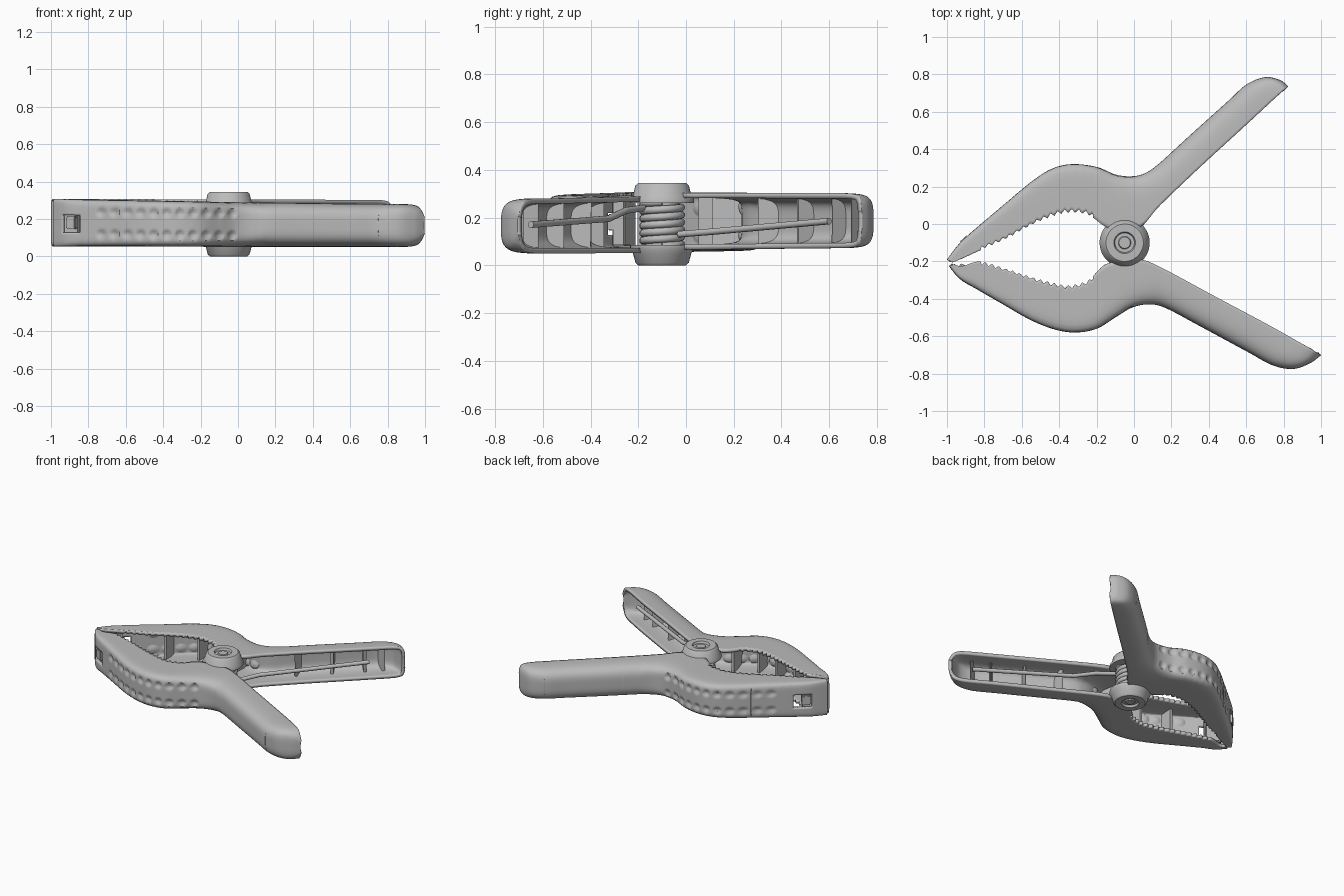
import bpy, bmesh, math
from mathutils import Vector

cube = bpy.data.objects.get("Cube")
if cube:
    bpy.data.objects.remove(cube)

grey = bpy.data.materials.new("plain grey")
grey.use_nodes = True
grey.diffuse_color = (0.5, 0.5, 0.5, 1)
grey.node_tree.nodes["Principled BSDF"].inputs["Base Color"].default_value = (0.5, 0.5, 0.5, 1)

# Stations along each arm: outer x, outer y, inner x, inner y, height scale
UPPER = [
    (-1.0, -.19, -.97, -.205, 1), (-.93, -.1, -.92, -.185, 1), (-.83, -.01, -.82, -.14, 1),
    (-.7, .1, -.7, -.09, 1), (-.55, .225, -.53, 0, 1), (-.44, .295, -.42, .045, 1),
    (-.33, .32, -.34, .06, 1), (-.2, .305, -.24, .045, 1), (-.1, .265, -.16, -.01, 1),
    (-.02, .255, -.08, -.04, 1), (.05, .268, .04, -.01, 1), (.13, .32, .14, .1, 1),
    (.3, .475, .36, .31, 1), (.5, .655, .6, .53, 1), (.6, .745, .74, .66, 1),
    (.7, .785, .8, .715, .93), (.78, .77, .82, .73, .72), (.822, .738, .825, .735, .35)]
LOWER = [
    (-.99, -.225, -.96, -.215, 1), (-.93, -.295, -.92, -.225, 1), (-.83, -.355, -.82, -.2, 1),
    (-.7, -.43, -.7, -.23, 1), (-.55, -.515, -.53, -.285, 1), (-.42, -.565, -.42, -.315, 1),
    (-.31, -.58, -.34, -.325, 1), (-.2, -.56, -.24, -.295, 1), (-.1, -.5, -.16, -.22, 1),
    (-.01, -.447, -.08, -.2, 1), (.08, -.43, .03, -.19, 1), (.17, -.45, .14, -.23, 1),
    (.35, -.545, .42, -.38, 1), (.6, -.68, .72, -.54, 1), (.74, -.755, .88, -.63, 1),
    (.85, -.775, .95, -.67, .93), (.94, -.745, .98, -.69, .72), (.996, -.705, 1, -.7, .35)]
STEPS, ANGLES = 16, 40


def finish(name, bm):
    mesh = bpy.data.meshes.new(name)
    bm.to_mesh(mesh)
    bm.free()
    ob = bpy.data.objects.new(name, mesh)
    bpy.context.collection.objects.link(ob)
    mesh.materials.append(grey)
    return ob


def smooth(ob):
    bpy.ops.object.select_all(action='DESELECT')
    ob.select_set(True)
    bpy.context.view_layer.objects.active = ob
    bpy.ops.object.shade_smooth_by_angle(angle=math.radians(40))


def solidify(ob, thickness, offset=-1):
    mod = ob.modifiers.new("thickness", 'SOLIDIFY')
    mod.thickness, mod.offset = thickness, offset


def sample(stations, t):
    # Catmull-Rom interpolation between stations
    i = min(int(t), len(stations) - 2)
    f = t - i
    a, b, c, d = (stations[max(0, min(k, len(stations) - 1))] for k in range(i - 1, i + 3))
    return [0.5 * (2 * q + (r - p) * f + (2 * p - 5 * q + 4 * r - s) * f * f
                   + (3 * q - p - 3 * r + s) * f ** 3) for p, q, r, s in zip(a, b, c, d)]


def section(stations, t, handle_z):
    # U-shaped section: square in the jaw, rounder along the handle
    ox, oy, ix, iy, scale = sample(stations, t)
    outer, inner = Vector((ox, oy)), Vector((ix, iy))
    along = max(0, min(1, (ox + 1) / 1.6))
    mid = .18 + (handle_z - .18) * along
    half = (.127 - .012 * along) * min(scale, 1)
    n = 9 - 5.5 * max(0, min(1, (ox + .25) / .4))
    if -.82 < ix < -.22:
        inner += (outer - inner).normalized() * .02 * abs((ix / .037) % 1 - .5) * 2
    inward = (inner - outer).normalized()
    points = []
    for j in range(ANGLES + 1):
        a = math.pi * (.5 - j / ANGLES)
        c, s = abs(math.cos(a)), math.sin(a)
        rho = (c ** n + abs(s) ** n) ** (-1 / n)
        p, h = inner.lerp(outer, c * rho), half * s * rho
        # finger-grip dimples in two rows
        if -.77 < ox < .01 and c * rho > .7:
            u = ((ox + .73) / .07 + .5) % 1 - .5
            q = (u * .07 / .028) ** 2 + ((abs(h) - .058) / .024) ** 2
            p = p + inward * .014 * max(0, 1 - q)
        points.append(Vector((p.x, p.y, mid + h)))
    return points, mid, ox, inner.lerp(outer, .5)


def arm(side, stations, handle_z):
    bm = bmesh.new()
    rows = []
    for i in range((len(stations) - 1) * STEPS + 1):
        points, mid, ox, _ = section(stations, i / STEPS, handle_z)
        rows.append(([bm.verts.new(p) for p in points], mid, ox))
    for (a, mid, ox), (b, _, _) in zip(rows, rows[1:]):
        for j in range(ANGLES):
            # window in the outer wall of the jaw tip
            if -.94 < ox < -.85 and abs(a[j].co.z - mid) < .05 and ANGLES * .2 < j < ANGLES * .8:
                continue
            quad = [a[j], b[j], b[j + 1], a[j + 1]]
            bm.faces.new(quad if side == "upper" else quad[::-1])
    shell = finish(side + "_arm", bm)
    solidify(shell, .022)
    smooth(shell)

    # stiffening ribs across the channel
    bm = bmesh.new()
    for t in (3.5, 5, 6.5, 8, 11.6, 12.4, 13.2, 14):
        points, mid, _, centre = section(stations, t, handle_z)
        ring = []
        for p in points:
            q = p.xy.lerp(centre, .04)
            base = centre - points[ANGLES // 2].xy
            depth = (q - centre).dot(base) / base.length_squared
            if depth > .1:
                q = q - base * (depth - .1)
            ring.append(bm.verts.new((q.x, q.y, mid + (p.z - mid) * .95)))
        bm.faces.new(ring)
    solidify(finish(side + "_ribs", bm), .018, 0)


def wire(name, points, radius):
    curve = bpy.data.curves.new(name, 'CURVE')
    curve.dimensions = '3D'
    curve.bevel_depth, curve.bevel_resolution, curve.use_fill_caps = radius, 3, True
    line = curve.splines.new('POLY')
    line.points.add(len(points) - 1)
    for p, co in zip(line.points, points):
        p.co = (*co, 1)
    ob = bpy.data.objects.new(name, curve)
    bpy.context.collection.objects.link(ob)
    curve.materials.append(grey)


def box(name, centre, size, turn):
    bm = bmesh.new()
    bmesh.ops.create_cube(bm, size=1)
    bmesh.ops.scale(bm, vec=size, verts=bm.verts)
    bmesh.ops.bevel(bm, geom=bm.edges[:], offset=.006, segments=2, affect='EDGES')
    ob = finish(name, bm)
    ob.location, ob.rotation_euler.z = centre, math.radians(turn)
    smooth(ob)


arm("upper", UPPER, .187)
arm("lower", LOWER, .165)

# Swivel pads at the jaw tips
box("upper_jaw_pad", (-.9, -.135, .18), (.11, .06, .2), 36)
box("lower_jaw_pad", (-.89, -.26, .18), (.11, .06, .2), -26)
box("upper_pad_tongue", (-.895, -.095, .18), (.06, .05, .07), 42)
box("lower_pad_tongue", (-.885, -.295, .18), (.06, .05, .07), -30)

# Pivot bosses with a raised rim and pin head
HUB = Vector((-.05, -.1))
PROFILE = [(0, .338), (.03, .338), (.034, .33), (.052, .33), (.058, .345), (.1, .345),
           (.112, .334), (.122, .295), (.134, .278), (.134, .26), (0, .26)]
for name, flip in (("top_pivot_boss", False), ("bottom_pivot_boss", True)):
    bm = bmesh.new()
    verts = [bm.verts.new((r, 0, .345 - z if flip else z)) for r, z in PROFILE]
    edges = [bm.edges.new(pair) for pair in zip(verts, verts[1:])]
    bmesh.ops.spin(bm, geom=verts + edges, axis=(0, 0, 1), cent=(0, 0, 0),
                   angle=math.tau, steps=48, use_merge=True)
    bmesh.ops.remove_doubles(bm, verts=bm.verts, dist=.0005)
    bmesh.ops.recalc_face_normals(bm, faces=bm.faces)
    boss = finish(name, bm)
    boss.location = (*HUB, 0)
    smooth(boss)

# Pivot pin, spring coil and its two legs
bm = bmesh.new()
bmesh.ops.create_cone(bm, cap_ends=True, segments=32, radius1=.07, radius2=.07, depth=.2)
pin = finish("pivot_pin", bm)
pin.location = (*HUB, .172)
smooth(pin)
TURNS = 6
wire("spring_coil", [(HUB.x + .08 * math.cos(a), HUB.y + .08 * math.sin(a), .08 + .185 * k / (TURNS * 24))
                     for k in range(TURNS * 24 + 1) for a in [k * math.tau / 24]], .016)
wire("upper_spring_leg", [(.02, -.03, .13), (.1, .1, .14), (.63, .6, .185)], .014)
wire("lower_spring_leg", [(.0, -.18, .24), (.12, -.25, .23), (.25, -.325, .195), (.84, -.65, .17)], .014)
